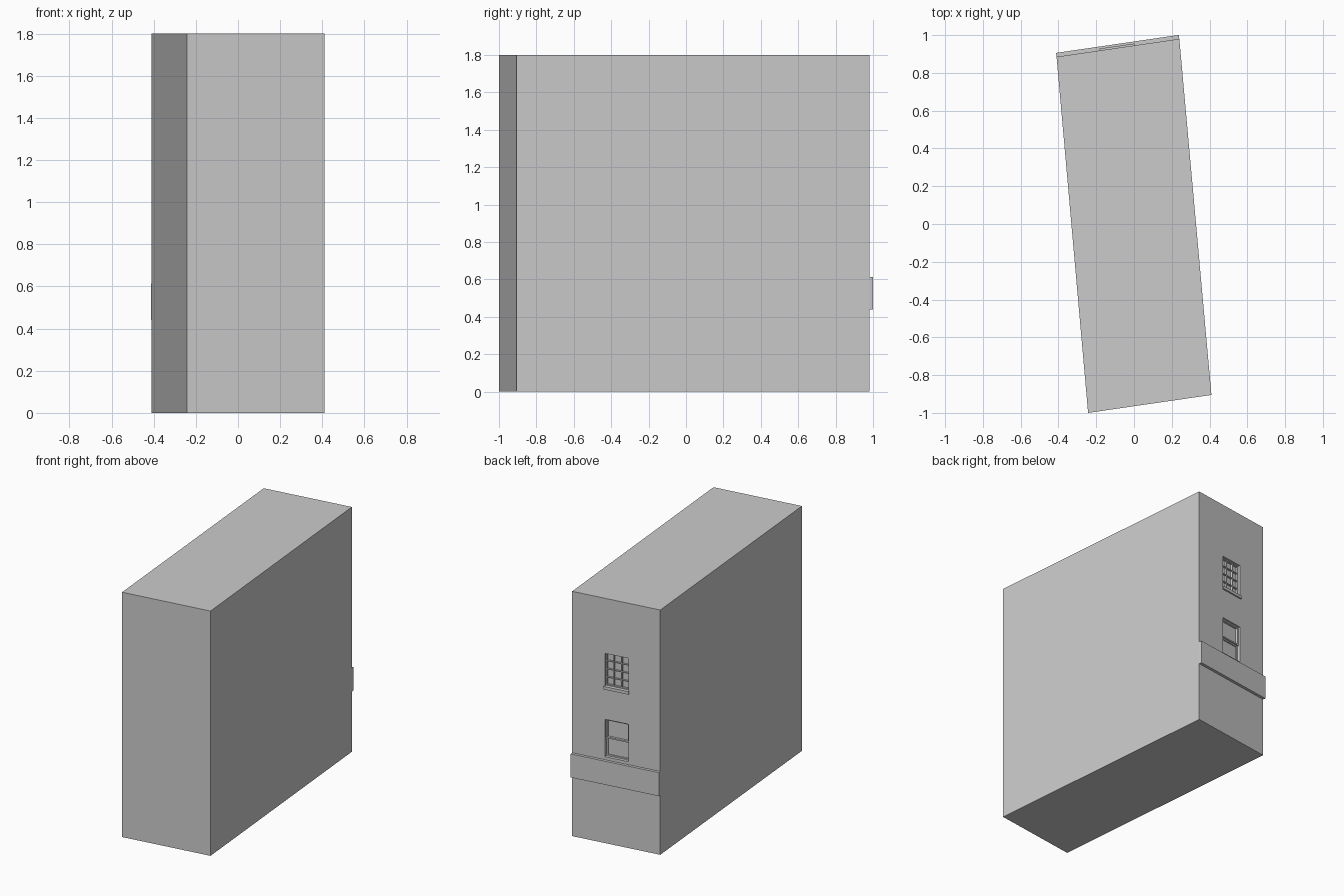
import bpy, bmesh, math
from mathutils import Matrix, Vector

if "Cube" in bpy.data.objects:
    bpy.data.objects.remove(bpy.data.objects["Cube"])

HEIGHT = 1.8
FOOTPRINT = [(-0.243, -1.0), (0.41, -0.905), (0.24, 0.98), (-0.41, 0.885)]
A, B = Vector((-0.41, 0.885, 0)), Vector((0.24, 0.98, 0))
WIDTH = (B - A).length
# Facade frame: local x along the back wall, y outward, z up
FRAME = Matrix.Translation(A) @ Matrix.Rotation(math.atan2(B.y - A.y, B.x - A.x), 4, 'Z')


def new_object(name, bm):
    bmesh.ops.recalc_face_normals(bm, faces=bm.faces)
    mesh = bpy.data.meshes.new(name)
    bm.to_mesh(mesh)
    bm.free()
    ob = bpy.data.objects.new(name, mesh)
    bpy.context.collection.objects.link(ob)
    return ob


def boxes(name, ranges):
    """Object made of facade-aligned boxes (u0, u1, out0, out1, z0, z1)."""
    bm = bmesh.new()
    for u0, u1, o0, o1, z0, z1 in ranges:
        m = (FRAME @ Matrix.Translation(((u0 + u1) / 2, (o0 + o1) / 2, (z0 + z1) / 2))
             @ Matrix.Diagonal((u1 - u0, o1 - o0, z1 - z0, 1)))
        bmesh.ops.create_cube(bm, size=1, matrix=m)
    return new_object(name, bm)


def sash(u0, u1, z0, z1, back, front, edge, cols=1, rows=1, bar=0.006):
    """Frame border with glazing bars."""
    r = [(u0, u0 + edge, back, front, z0, z1), (u1 - edge, u1, back, front, z0, z1),
         (u0 + edge, u1 - edge, back, front, z0, z0 + edge),
         (u0 + edge, u1 - edge, back, front, z1 - edge, z1)]
    for i in range(1, cols):
        c = u0 + (u1 - u0) * i / cols
        r.append((c - bar / 2, c + bar / 2, back, front, z0 + edge, z1 - edge))
    for j in range(1, rows):
        c = z0 + (z1 - z0) * j / rows
        r.append((u0 + edge, u1 - edge, back, front - 0.001, c - bar / 2, c + bar / 2))
    return r


# Main building block
bm = bmesh.new()
base = bm.faces.new([bm.verts.new((x, y, 0)) for x, y in FOOTPRINT])
ext = bmesh.ops.extrude_face_region(bm, geom=[base], use_keep_orig=True)
bmesh.ops.translate(bm, vec=(0, 0, HEIGHT),
                    verts=[v for v in ext["geom"] if isinstance(v, bmesh.types.BMVert)])
building = new_object("building_block", bm)

# Window recesses cut into the back wall
U0, U1, DEPTH = 0.238, 0.412, 0.03
UPPER, LOWER = (1.155, 1.395), (0.635, 0.91)
cutter = boxes("window_cutter", [(U0, U1, -DEPTH, 0.05, *z) for z in (UPPER, LOWER)])
cutter.hide_render = True
mod = building.modifiers.new("recesses", 'BOOLEAN')
mod.object, mod.operation, mod.solver = cutter, 'DIFFERENCE', 'EXACT'
bpy.context.view_layer.objects.active = building
bpy.ops.object.modifier_apply(modifier=mod.name)
bpy.data.objects.remove(cutter)

# Projecting fascia band
boxes("fascia_band", [(0, WIDTH, -0.005, 0.021, 0.44, 0.613)])

# Upper window: three by four panes, with sill
boxes("upper_window_frame", sash(U0, U1, *UPPER, -DEPTH, -0.016, 0.008, 3, 4))
boxes("upper_window_sill", [(U0 - 0.006, U1 + 0.006, -0.005, 0.01, 1.133, 1.155)])

# Lower sash window: upper sash sits in front of the lower one
mid = sum(LOWER) / 2
boxes("lower_window_top_sash", sash(U0, U1, mid - 0.005, LOWER[1], -DEPTH, -0.013, 0.01))
boxes("lower_window_bottom_sash", sash(U0, U1, LOWER[0], mid - 0.005, -DEPTH, -0.022, 0.01))
